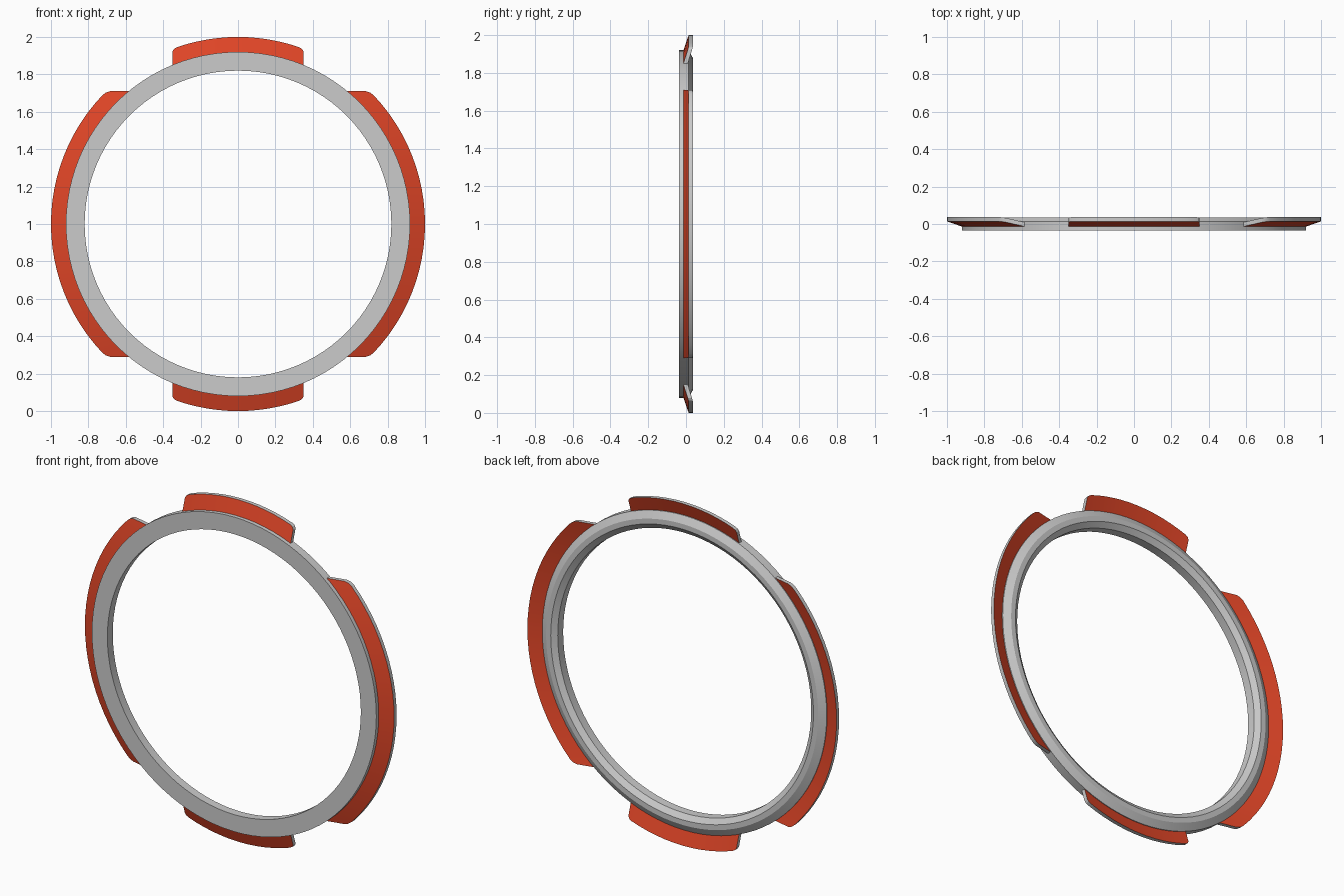
import bpy, bmesh, math
from mathutils import Matrix

if "Cube" in bpy.data.objects:
    bpy.data.objects.remove(bpy.data.objects["Cube"])

red = bpy.data.materials.new("red")
red.diffuse_color = (0.75, 0.06, 0.02, 1)
red.use_nodes = True
red.node_tree.nodes["Principled BSDF"].inputs["Base Color"].default_value = red.diffuse_color
grey = bpy.data.materials.new("grey")
grey.diffuse_color = (0.8, 0.8, 0.8, 1)
grey.use_nodes = True
grey.node_tree.nodes["Principled BSDF"].inputs["Base Color"].default_value = grey.diffuse_color


def finish(bm, name, materials=()):
    bmesh.ops.recalc_face_normals(bm, faces=bm.faces)
    mesh = bpy.data.meshes.new(name)
    bm.to_mesh(mesh)
    bm.free()
    for m in materials:
        mesh.materials.append(m)
    ob = bpy.data.objects.new(name, mesh)
    bpy.context.collection.objects.link(ob)
    bpy.ops.object.select_all(action='DESELECT')
    ob.select_set(True)
    bpy.context.view_layer.objects.active = ob
    bpy.ops.object.shade_smooth_by_angle(angle=math.radians(20))
    return ob


def bridge(bm, loops, closed):
    """Join a row of equal cross-section loops; returns faces by profile side."""
    n = len(loops[0])
    sides = [[] for _ in range(n)]
    for i in range(len(loops) if closed else len(loops) - 1):
        a, b = loops[i], loops[(i + 1) % len(loops)]
        for k in range(n):
            j = (k + 1) % n
            sides[k].append(bm.faces.new((a[k], a[j], b[j], b[k])))
    return sides


# Ring: flat front, chamfered back, swept around the y axis
PROFILE = [(0.82, -0.036), (0.92, -0.036), (0.92, 0.014),
           (0.88, 0.036), (0.85, 0.036), (0.82, 0.014)]
SEG = 96
bm = bmesh.new()
loops = []
for i in range(SEG):
    a = 2 * math.pi * i / SEG
    loops.append([bm.verts.new((r * math.cos(a), y, 1 + r * math.sin(a)))
                  for r, y in PROFILE])
bridge(bm, loops, True)
finish(bm, "ring")


# Flanges: slanted conical tabs with straight-cut ends and rounded corners
def flange(name, half, angle, steps):
    inner, thick = 0.908, 0.023

    def cone_y(r):
        return -0.0135 + (r - 0.92) * 0.0275 / 0.08

    end = half - 0.022
    amax = math.asin(end)
    cols = [(math.sin(amax * (2 * i / steps - 1)), 1.0) for i in range(steps + 1)]
    corner = [(half - 0.007, 0.996), (half, 0.986)]
    cols = [(-h, r) for h, r in reversed(corner)] + cols + corner

    bm = bmesh.new()
    loops = []
    for h, ro in cols:
        loop = []
        for r, back in ((inner, 0), (ro, 0), (ro, 1), (inner, 1)):
            u = math.sqrt(r * r - h * h)
            loop.append(bm.verts.new((u, cone_y(r) + back * thick, h)))
        loops.append(loop)
    sides = bridge(bm, loops, False)
    bm.faces.new(loops[0])
    bm.faces.new(loops[-1])
    for f in sides[0] + sides[2]:      # front and back faces are red
        f.material_index = 1
    bm.transform(Matrix.Translation((0, 0, 1)) @ Matrix.Rotation(angle, 4, 'Y'))
    finish(bm, name, (grey, red))


flange("right_flange", 0.71, 0, 24)
flange("left_flange", 0.71, math.pi, 24)
flange("top_flange", 0.35, -math.pi / 2, 12)
flange("bottom_flange", 0.35, math.pi / 2, 12)
